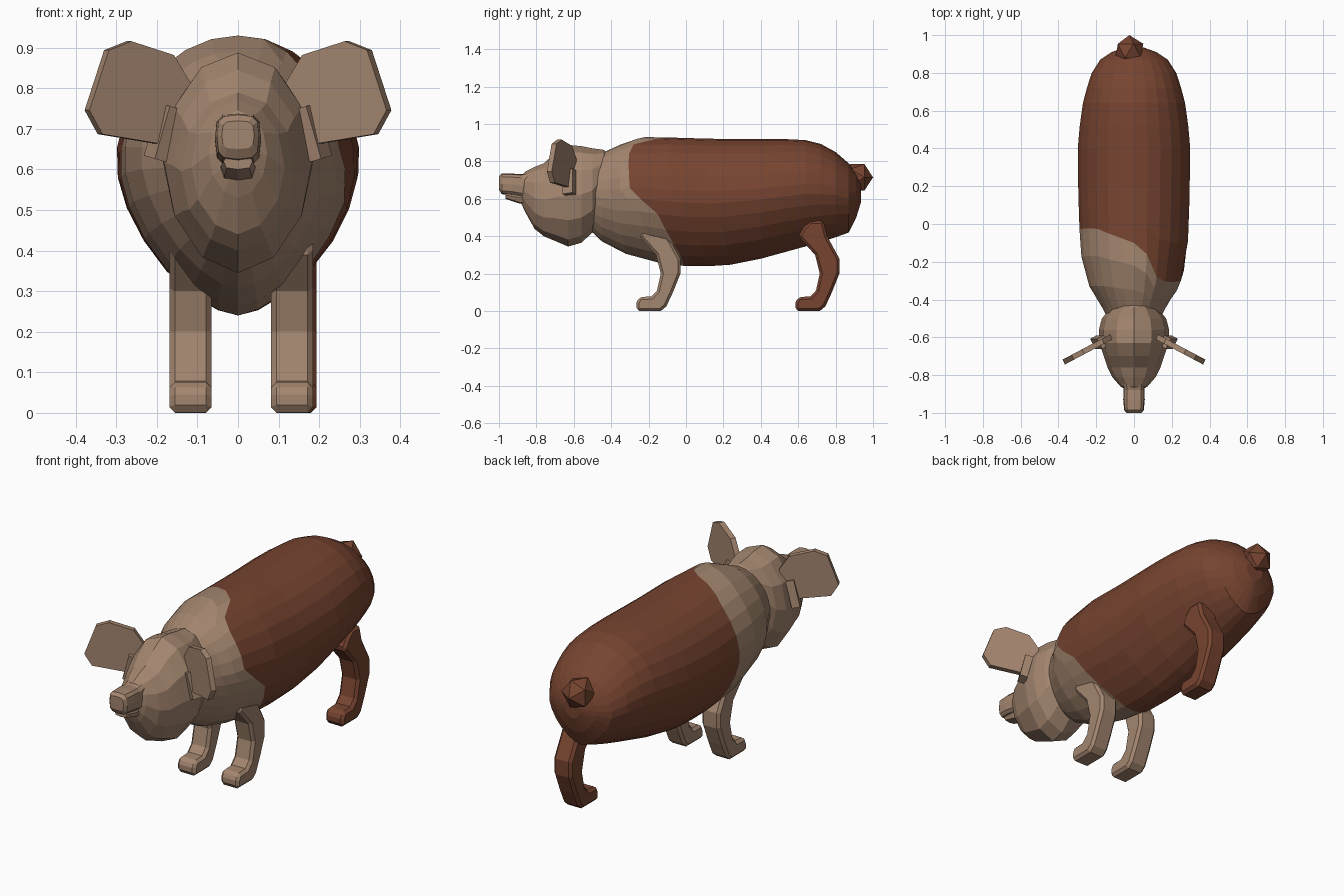
import bpy, bmesh, math
from mathutils import Matrix, Vector

if "Cube" in bpy.data.objects:
    bpy.data.objects.remove(bpy.data.objects["Cube"])


def material(name, rgb):
    m = bpy.data.materials.new(name)
    m.diffuse_color = (*rgb, 1)
    m.use_nodes = True
    m.node_tree.nodes["Principled BSDF"].inputs["Base Color"].default_value = m.diffuse_color
    return m


TAN = material("tan", (0.37, 0.238, 0.16))
BROWN = material("brown", (0.185, 0.058, 0.03))


def finish(name, bm, *mats):
    bmesh.ops.recalc_face_normals(bm, faces=bm.faces)
    me = bpy.data.meshes.new(name)
    bm.to_mesh(me)
    bm.free()
    for m in mats:
        me.materials.append(m)
    ob = bpy.data.objects.new(name, me)
    bpy.context.collection.objects.link(ob)
    return ob


def lerp_table(table, t):
    """Interpolate rows (key, values...) at t."""
    if t <= table[0][0]:
        return table[0][1:]
    for a, b in zip(table, table[1:]):
        if t <= b[0]:
            k = (t - a[0]) / (b[0] - a[0])
            return [p + (q - p) * k for p, q in zip(a[1:], b[1:])]
    return table[-1][1:]


def loft(table, ys, n, mid, low_pow, shift=None, split=None, top_pow=2.0):
    """Rings along y; table rows are y, bottom, top, half width."""
    bm = bmesh.new()
    rings = []
    for y0 in ys:
        ring = []
        for j in range(n):
            a = 2 * math.pi * j / n
            y = y0 + (shift(y0, math.degrees(a)) if shift else 0)
            zb, zt, hw = lerp_table(table, y)
            m = min(max(zb + (zt - zb) * mid, zb), zt)
            s, c = math.sin(a), math.cos(a)
            p = 2 / (top_pow if c >= 0 else low_pow)
            x = hw * math.copysign(abs(s) ** p, s)
            z = m + (zt - m) * abs(c) ** p if c >= 0 else m - (m - zb) * abs(c) ** p
            ring.append(bm.verts.new((x, y, z)))
        rings.append(ring)
    for i, (r, q) in enumerate(zip(rings, rings[1:])):
        for j in range(n):
            f = bm.faces.new((r[j], r[(j + 1) % n], q[(j + 1) % n], q[j]))
            f.material_index = int(split is not None and i >= split)
    bm.faces.new(rings[0])
    bm.faces.new(rings[-1]).material_index = int(split is not None)
    return bm


# Body: one ring follows the slanted colour border
body_rows = [(-.5, .42, .82, .14), (-.42, .345, .86, .18), (-.35, .315, .89, .23),
             (-.27, .29, .93, .262), (-.15, .26, .93, .285), (0, .24, .925, .292),
             (.2, .24, .92, .298), (.4, .28, .92, .3), (.6, .335, .92, .282),
             (.7, .362, .905, .258), (.8, .395, .85, .225), (.87, .42, .79, .18),
             (.91, .50, .735, .12), (.935, .58, .68, .05)]
border = [(0, -.1), (14, -.16), (27, -.28), (45, -.31), (90, -.3), (108, -.16), (150, -.03),
          (180, 0), (270, -.03), (315, -.02), (338, -.06), (360, -.1)]


def body_shift(y, deg):
    d = lerp_table(border, deg)[0] + .1
    w = (y + .45) / .35 if y < -.1 else (.4 - y) / .5
    return d * min(max(w, 0), 1)


body_ys = [-.5, -.45, -.35, -.22, -.1, .05, .2, .4, .52, .64, .72, .8, .87, .91, .935]
finish("body", loft(body_rows, body_ys, 26, .53, 1.6, body_shift, 4), TAN, BROWN)

# Head
head_rows = [(-.40, .68, .83, .06), (-.44, .58, .862, .12), (-.50, .42, .87, .17),
             (-.56, .365, .882, .186), (-.63, .345, .888, .182), (-.70, .375, .845, .16),
             (-.76, .40, .79, .14), (-.81, .44, .77, .115), (-.86, .53, .745, .072),
             (-.885, .585, .70, .03)][::-1]
finish("head", loft(head_rows, [r[0] for r in head_rows], 12, .5, 1.9), TAN)

# Snout: rounded box with a small lower jaw
snout_rows = [(-1, .65, .72, .04), (-.985, .625, .735, .052), (-.93, .62, .735, .057),
              (-.88, .61, .732, .056), (-.80, .60, .755, .06)]
finish("snout", loft(snout_rows, [r[0] for r in snout_rows], 12, .5, 3.5, top_pow=3.5), TAN)
jaw_rows = [(-.965, .60, .64, .036), (-.90, .578, .64, .042), (-.82, .56, .64, .045)]
finish("lower_jaw", loft(jaw_rows, [r[0] for r in jaw_rows], 8, .5, 3), TAN)


def slab(name, pts, vec, mat, bevel):
    """Extrude a polygon along vec, with bevelled rims."""
    bm = bmesh.new()
    f = bm.faces.new([bm.verts.new(p) for p in pts])
    g = bmesh.ops.extrude_face_region(bm, geom=[f])
    bmesh.ops.translate(bm, vec=vec, verts=[v for v in g["geom"] if isinstance(v, bmesh.types.BMVert)])
    if f.is_valid and not any(len(e.link_faces) == 2 for e in f.edges):
        bm.faces.remove(f)
    ob = finish(name, bm, mat)
    if bevel:
        b = ob.modifiers.new("rim", "BEVEL")
        b.width, b.segments, b.limit_method, b.angle_limit = bevel, 1, "ANGLE", math.radians(60)
    return ob


# Ears, each with a stub at its root
ear = [(.127, .81), (.17, .882), (.275, .916), (.33, .894), (.378, .746), (.346, .687), (.173, .658)]
for side, label in ((1, "right"), (-1, "left")):
    pts = [(side * x, -.597 - (x - .15) * .53, z) for x, z in ear]
    slab(label + "_ear", pts, Vector((side * -.012, -.026, 0)), TAN, 0)
    bm = bmesh.new()
    bmesh.ops.create_cube(bm, size=1)
    mat = (Matrix.Translation((side * .183, -.625, .69)) @ Matrix.Rotation(side * math.radians(-16), 4, "Y")
           @ Matrix.Rotation(side * math.radians(-28), 4, "Z") @ Matrix.Diagonal((.04, .06, .135, 1)))
    bmesh.ops.transform(bm, matrix=mat, verts=bm.verts)
    finish(label + "_ear_root", bm, TAN)

# Legs: one side profile; the animal has two front legs and a single back leg
leg = [(.585, .005), (.585, .045), (.60, .075), (.665, .078), (.695, .11), (.715, .20), (.69, .30),
       (.60, .40), (.63, .45), (.665, .482), (.735, .482), (.755, .40), (.82, .28), (.82, .20),
       (.78, .10), (.745, .025), (.715, 0), (.60, 0)]
for name, cx, dy, mat in (("front_right_leg", .133, -.85, TAN), ("front_left_leg", -.117, -.85, TAN),
                          ("back_leg", .142, 0, BROWN)):
    slab(name, [(cx - .052, y + dy, z) for y, z in leg], Vector((.104, 0, 0)), mat, .014)

# Tail
bm = bmesh.new()
bmesh.ops.create_icosphere(bm, subdivisions=1, radius=.083)
bmesh.ops.rotate(bm, matrix=Matrix.Rotation(math.radians(-90), 3, "X"), verts=bm.verts)
bmesh.ops.translate(bm, vec=(-.025, .917, .715), verts=bm.verts)
finish("tail", bm, BROWN)
